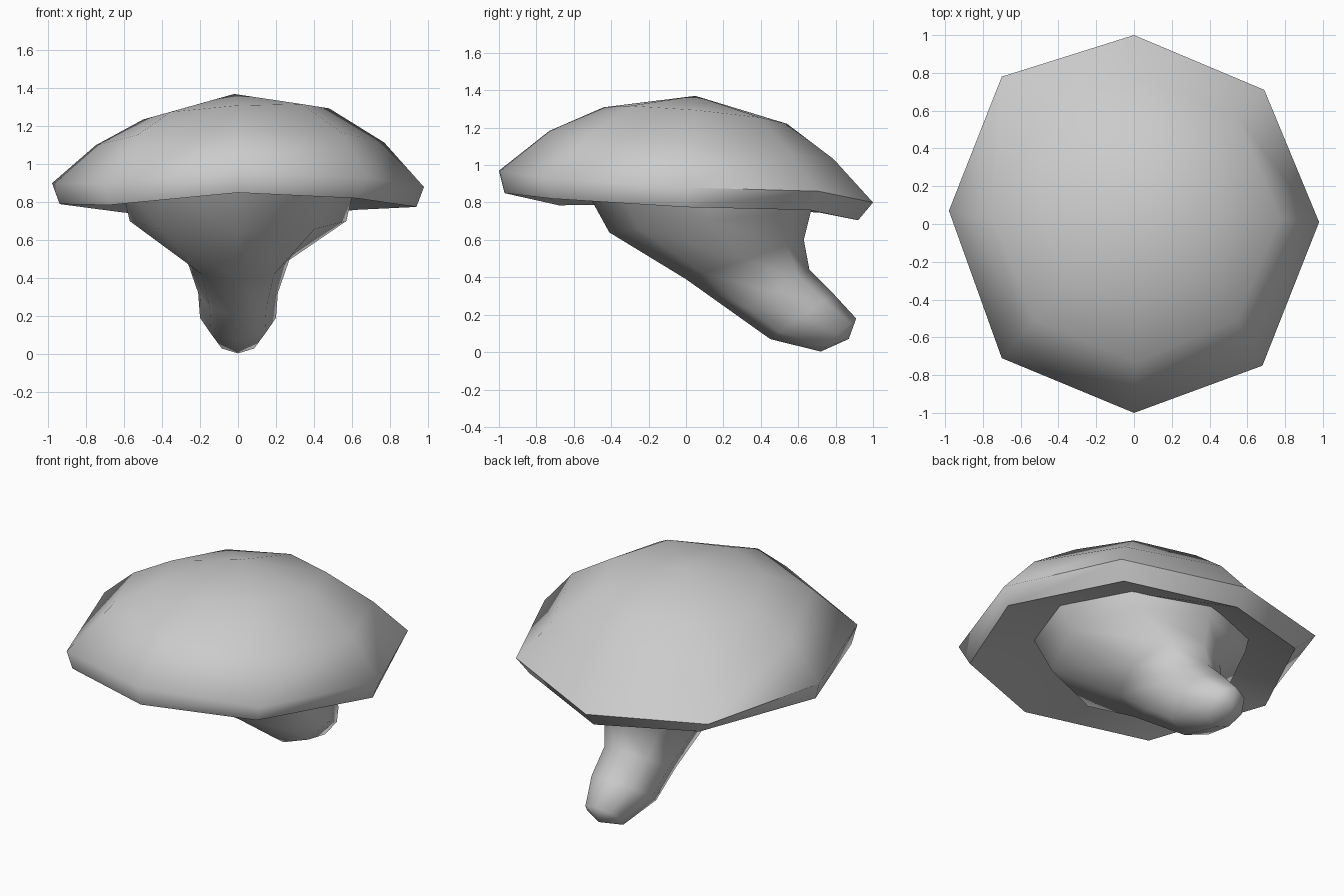
import bpy, bmesh
from math import cos, sin, pi

if "Cube" in bpy.data.objects:
    bpy.data.objects.remove(bpy.data.objects["Cube"])

N = 8
ANG = [2 * pi * i / N for i in range(N)]


def loft(name, rings, start=None, end=None, angle=65):
    """Skin a stack of eight-sided rings, closing each end with a point or a flat face."""
    bm = bmesh.new()
    rows = [[bm.verts.new(p) for p in r] for r in rings]
    for a, b in zip(rows, rows[1:]):
        for i in range(N):
            j = (i + 1) % N
            bm.faces.new((a[i], a[j], b[j], b[i]))
    for row, tip in ((rows[0], start), (rows[-1], end)):
        if tip is None:
            bm.faces.new(row)
        else:
            v = bm.verts.new(tip)
            for i in range(N):
                bm.faces.new((row[i], row[(i + 1) % N], v))
    bmesh.ops.recalc_face_normals(bm, faces=bm.faces)
    me = bpy.data.meshes.new(name)
    bm.to_mesh(me)
    bm.free()
    ob = bpy.data.objects.new(name, me)
    bpy.context.collection.objects.link(ob)
    bpy.ops.object.select_all(action='DESELECT')
    ob.select_set(True)
    bpy.context.view_layer.objects.active = ob
    bpy.ops.object.shade_smooth_by_angle(angle=angle * pi / 180)
    return ob


def tilted(r, cx, cy, z, sx, sy):
    """Octagon whose height slopes by sx along x and sy along y."""
    pts = [(cx + r * cos(a), cy + r * sin(a)) for a in ANG]
    return [(x, y, z + sx * x + sy * y) for x, y in pts]


def section(front, back, half_width):
    """Leaning stem section between a front and a back (y, z) point."""
    cy, cz = (front[0] + back[0]) / 2, (front[1] + back[1]) / 2
    hy, hz = (back[0] - front[0]) / 2, (back[1] - front[1]) / 2
    return [(half_width * cos(a), cy + hy * sin(a), cz + hz * sin(a)) for a in ANG]


# cap: irregular rim, domed top, recessed underside
rim_top = [(.98, .01, .88), (.69, .71, .86), (0, 1, .80), (-.70, .78, .84),
           (-.98, .07, .90), (-.70, -.71, .90), (0, -1, .97), (.68, -.75, .93)]
rim_low = [(.94, 0, .775), (.63, .66, .76), (0, .92, .705), (-.60, .72, .745),
           (-.94, .05, .79), (-.68, -.68, .785), (0, -.97, .85), (.63, -.71, .82)]
loft("mushroom_cap", [
    tilted(.58, 0, .06, .88, 0, -.07),
    rim_low,
    rim_top,
    tilted(.76, .01, .03, 1.11, .01, -.10),
    tilted(.49, -.01, .05, 1.27, .06, -.09),
], start=(0, .05, .92), end=(-.02, .05, 1.37))

# stem: flared under the cap, leaning to the back, rounded foot
loft("mushroom_stem", [
    section((-.57, .93), (.70, .88), .62),
    section((-.41, .64), (.67, .76), .57),
    section((0, .39), (.63, .60), .27),
    section((.26, .205), (.66, .44), .21),
    section((.45, .07), (.79, .31), .20),
    section((.72, .003), (.91, .18), .12),
], end=(0, .87, .07))
